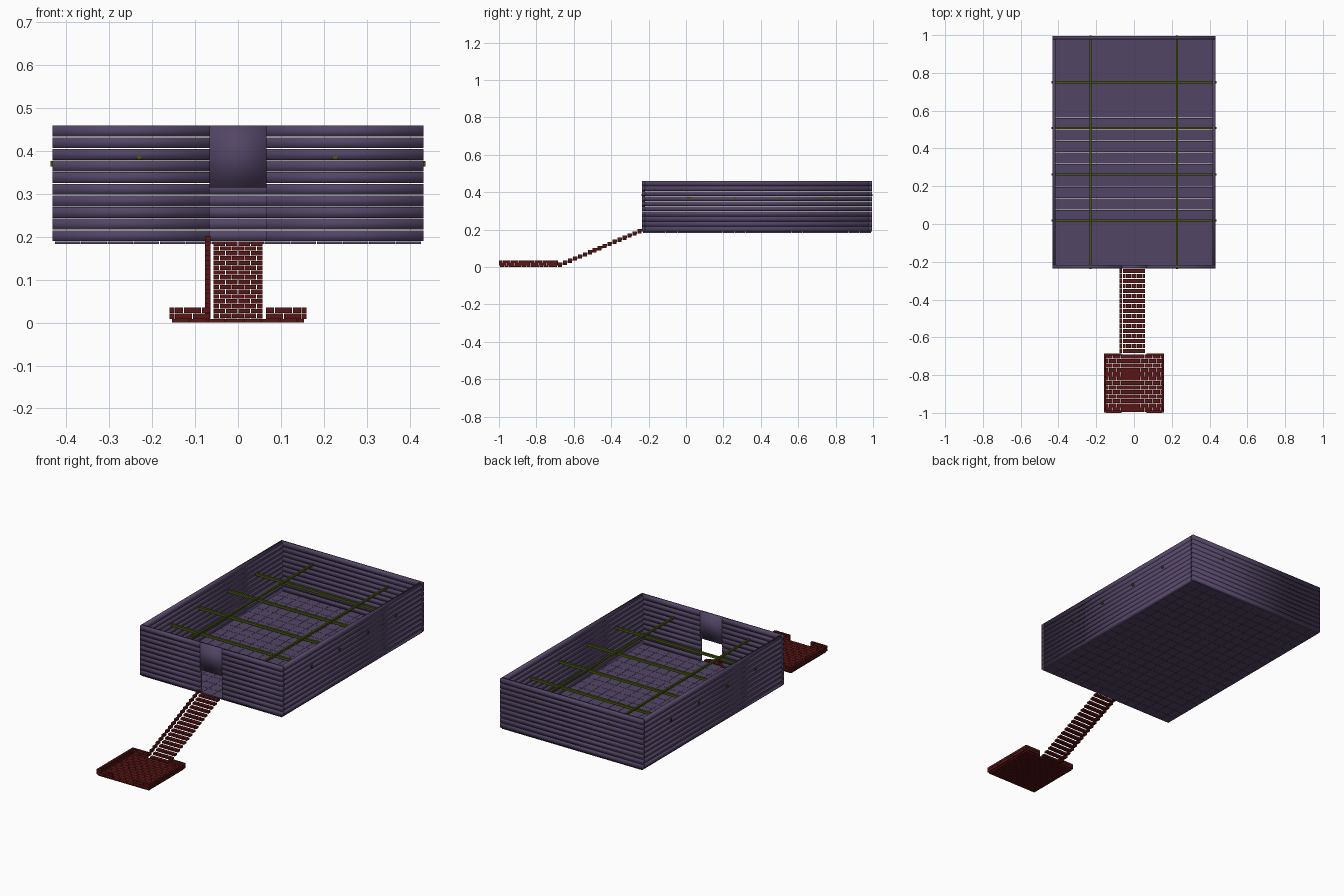
import bpy, bmesh
from mathutils import Matrix, Vector

if "Cube" in bpy.data.objects:
    bpy.data.objects.remove(bpy.data.objects["Cube"])


def material(name, rgb):
    m = bpy.data.materials.new(name)
    m.diffuse_color = (*rgb, 1)
    m.use_nodes = True
    m.node_tree.nodes["Principled BSDF"].inputs["Base Color"].default_value = m.diffuse_color
    return m


LOG = material("purple_timber", (0.085, 0.06, 0.13))
BRICK = material("red_brick", (0.10, 0.008, 0.008))
BEAM = material("green_beam", (0.06, 0.09, 0.005))


def boxes(name, items, mat, smooth=False):
    """One object from a list of (x0, x1, y0, y1, z0, z1) boxes."""
    bm = bmesh.new()
    for x0, x1, y0, y1, z0, z1 in items:
        mid = Vector(((x0 + x1) / 2, (y0 + y1) / 2, (z0 + z1) / 2))
        size = Matrix.Diagonal((x1 - x0, y1 - y0, z1 - z0, 1))
        bmesh.ops.create_cube(bm, size=1, matrix=Matrix.Translation(mid) @ size)
    for f in bm.faces:
        f.smooth = smooth
    me = bpy.data.meshes.new(name)
    bm.to_mesh(me)
    bm.free()
    me.materials.append(mat)
    ob = bpy.data.objects.new(name, me)
    bpy.context.collection.objects.link(ob)
    return ob


def course(a, b, length, shift, gap=0.002):
    """Brick spans along one row, with an offset joint on alternate rows."""
    cuts = [a]
    p = a + (length / 2 if shift else length)
    while p < b - length * 0.3:
        cuts.append(p)
        p += length
    cuts.append(b)
    return [(u + gap / 2, v - gap / 2) for u, v in zip(cuts, cuts[1:])]


# House dimensions
X, Y0, Y1, Z0, Z1, T = 0.432, -0.235, 0.995, 0.189, 0.46, 0.017
DOOR = 0.067
ROWS = 10
pitch = (Z1 - Z0) / ROWS

# Log walls, stacked with a hairline gap
front, back, sides = [], [], []
for i in range(ROWS):
    z0, z1 = Z0 + i * pitch + 0.0008, Z0 + (i + 1) * pitch - 0.0008
    front += [(-X, -DOOR, Y0, Y0 + T, z0, z1), (DOOR, X, Y0, Y0 + T, z0, z1)]
    back.append((-X, X, Y1 - T, Y1, z0, z1))
    for a, b in ((-X, -X + T), (X - T, X)):
        sides.append((a, b, Y0 + T, Y1 - T, z0, z1))
boxes("front_wall_logs", front, LOG, True)
boxes("back_wall_logs", back, LOG, True)
boxes("side_wall_logs", sides, LOG, True)
boxes("door_lintel", [(-DOOR, DOOR, Y0, Y0 + T, 0.315, Z1)], LOG, True)

# Tiled floor
nx, ny = 14, 20
fx, fy = 2 * 0.427 / nx, (Y1 - Y0 - 0.01) / ny
boxes("floor_tiles",
      [(-0.427 + i * fx + 0.0006, -0.427 + (i + 1) * fx - 0.0006,
        Y0 + 0.005 + j * fy + 0.0006, Y0 + 0.005 + (j + 1) * fy - 0.0006, 0.183, 0.189)
       for i in range(nx) for j in range(ny)], LOG)

# Ceiling beams passing through the walls
boxes("cross_beams", [(-0.437, 0.437, y - 0.006, y + 0.006, 0.364, 0.377)
                      for y in (0.018, 0.262, 0.508, 0.75)], BEAM)
boxes("long_beams", [(x - 0.005, x + 0.005, Y0 - 0.003, Y1 + 0.003, 0.38, 0.39)
                     for x in (-0.23, 0.227)], BEAM)

# Brick landing floor
PY0, PY1, P = -1.0, -0.685, 0.16
floor = []
rows = 13
d = (PY1 - PY0 - 0.01) / rows
for j in range(rows):
    y = PY0 + 0.005 + j * d
    for a, b in course(-P + 0.005, P - 0.005, 0.042, j % 2):
        floor.append((a, b, y + 0.001, y + d - 0.001, 0.0, 0.008))
boxes("landing_floor_bricks", floor, BRICK)

# Low brick rim, open at the front and back for the path
rim = []
for k in range(2):
    z0, z1 = 0.008 + k * 0.0145, 0.021 + k * 0.0145
    for a, b in course(PY0, PY1, 0.042, k):
        rim += [(-P, -P + 0.012, a, b, z0, z1), (P - 0.012, P, a, b, z0, z1)]
    for a, b in course(0.064, P - 0.012, 0.042, k):
        for y in (PY0, PY1 - 0.012):
            rim += [(a, b, y, y + 0.012, z0, z1), (-b, -a, y, y + 0.012, z0, z1)]
boxes("landing_rim_bricks", rim, BRICK)

# Brick stairs with a rail on the left
steps, rail = [], []
n = 17
for i in range(n):
    y = -0.685 + i * 0.45 / n
    z = 0.006 + i * 0.179 / (n - 1)
    for a, b in course(-0.058, 0.058, 0.029, i % 2):
        steps.append((a, b, y + 0.001, y + 0.0225, z - 0.006, z + 0.004))
    rail.append((-0.077, -0.064, y + 0.001, y + 0.0255, z + 0.004, z + 0.017))
boxes("stair_bricks", steps, BRICK)
boxes("stair_rail_bricks", rail, BRICK)
